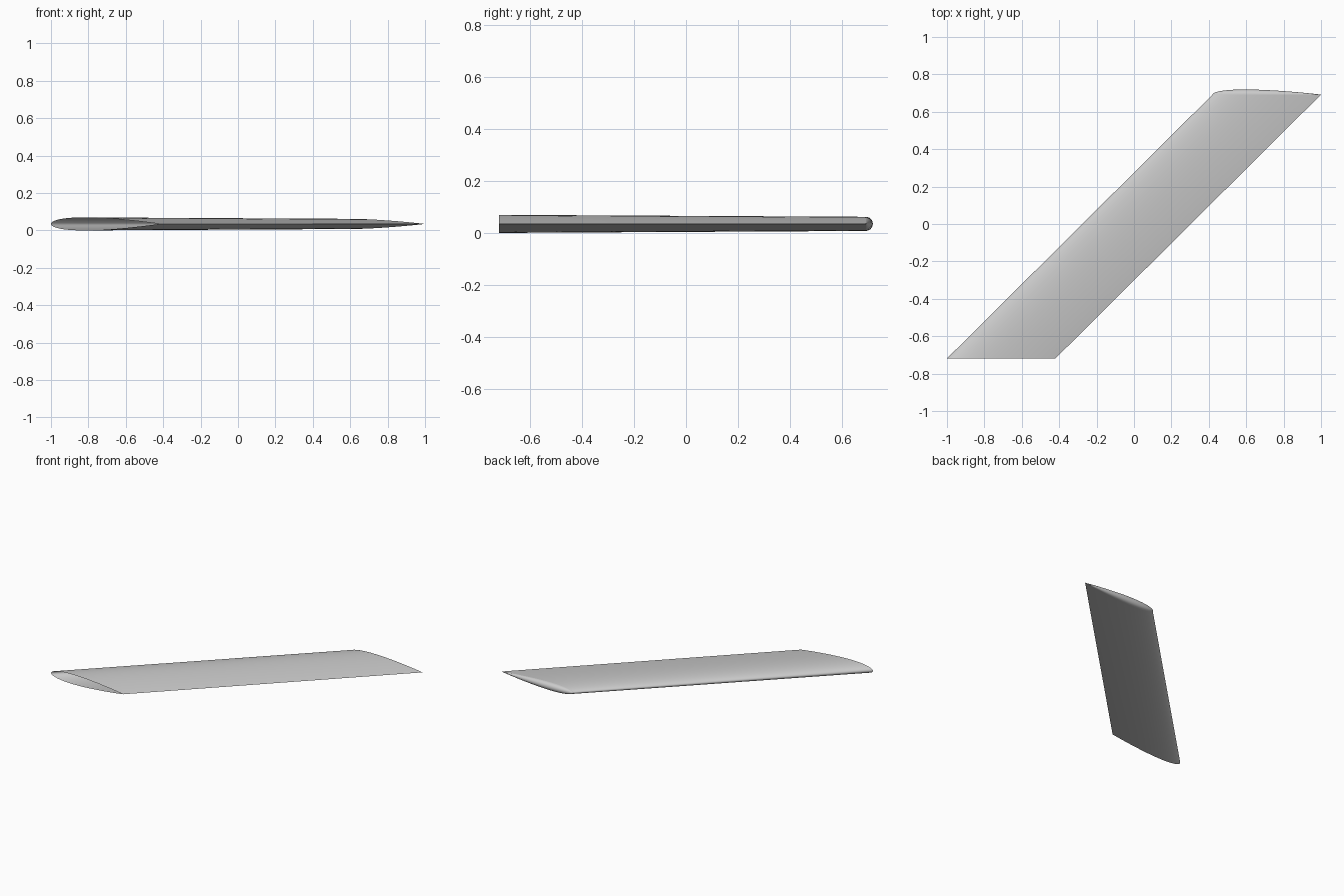
import bpy
import bmesh
import math

cube = bpy.data.objects.get("Cube")
if cube:
    bpy.data.objects.remove(cube, do_unlink=True)

CHORD = 0.58
ROOT_Y, TIP_Y = -0.719, 0.692
ROOT_X, TIP_X = -1.0, 0.42      # leading edge positions
ROOT_T, TIP_T = 0.12, 0.094     # thickness to chord ratios
MID_Z = 0.035
N_CHORD, N_SPAN, N_CAP = 28, 10, 12

grey = bpy.data.materials.new("light grey")
grey.use_nodes = True
grey.diffuse_color = (0.6, 0.6, 0.6, 1)
grey.node_tree.nodes["Principled BSDF"].inputs["Base Color"].default_value = (0.6, 0.6, 0.6, 1)


def half_thickness(u, ratio):
    """Symmetric airfoil with a closed trailing edge."""
    if u >= 1:
        return 0.0
    return 5 * ratio * CHORD * (0.2969 * math.sqrt(u) - 0.126 * u - 0.3516 * u**2
                                + 0.2843 * u**3 - 0.1036 * u**4)


# Chord stations, packed towards both edges
stations = [(1 - math.cos(math.pi * i / N_CHORD)) / 2 for i in range(N_CHORD + 1)]


def loft(name, rows, angle):
    """Skin a list of equal point rows."""
    bm = bmesh.new()
    grid = [[bm.verts.new(p) for p in row] for row in rows]
    for a, b in zip(grid, grid[1:]):
        for i in range(len(a) - 1):
            bm.faces.new((a[i], a[i + 1], b[i + 1], b[i]))
    bmesh.ops.remove_doubles(bm, verts=bm.verts, dist=1e-5)
    bmesh.ops.dissolve_degenerate(bm, edges=bm.edges, dist=1e-6)
    mesh = bpy.data.meshes.new(name)
    bm.to_mesh(mesh)
    bm.free()
    mesh.materials.append(grey)
    obj = bpy.data.objects.new(name, mesh)
    bpy.context.collection.objects.link(obj)
    bpy.ops.object.select_all(action="DESELECT")
    obj.select_set(True)
    bpy.context.view_layer.objects.active = obj
    bpy.ops.object.shade_smooth_by_angle(angle=math.radians(angle))
    return obj


# Swept wing skin, open at the root
rows = []
for s in range(N_SPAN + 1):
    f = s / N_SPAN
    x0 = ROOT_X + (TIP_X - ROOT_X) * f
    y = ROOT_Y + (TIP_Y - ROOT_Y) * f
    ratio = ROOT_T + (TIP_T - ROOT_T) * f
    over = [(x0 + CHORD * u, y, MID_Z + half_thickness(u, ratio)) for u in reversed(stations)]
    under = [(x0 + CHORD * u, y, MID_Z - half_thickness(u, ratio)) for u in stations[1:]]
    rows.append(over + under)
loft("wing_skin", rows, 50)

# Rounded tip: the tip section swept half a turn about its chord line
rows = []
for k in range(N_CAP + 1):
    a = math.pi * k / N_CAP
    rows.append([(TIP_X + CHORD * u,
                  TIP_Y + half_thickness(u, TIP_T) * math.sin(a),
                  MID_Z + half_thickness(u, TIP_T) * math.cos(a)) for u in stations])
loft("wing_tip_cap", rows, 50)
